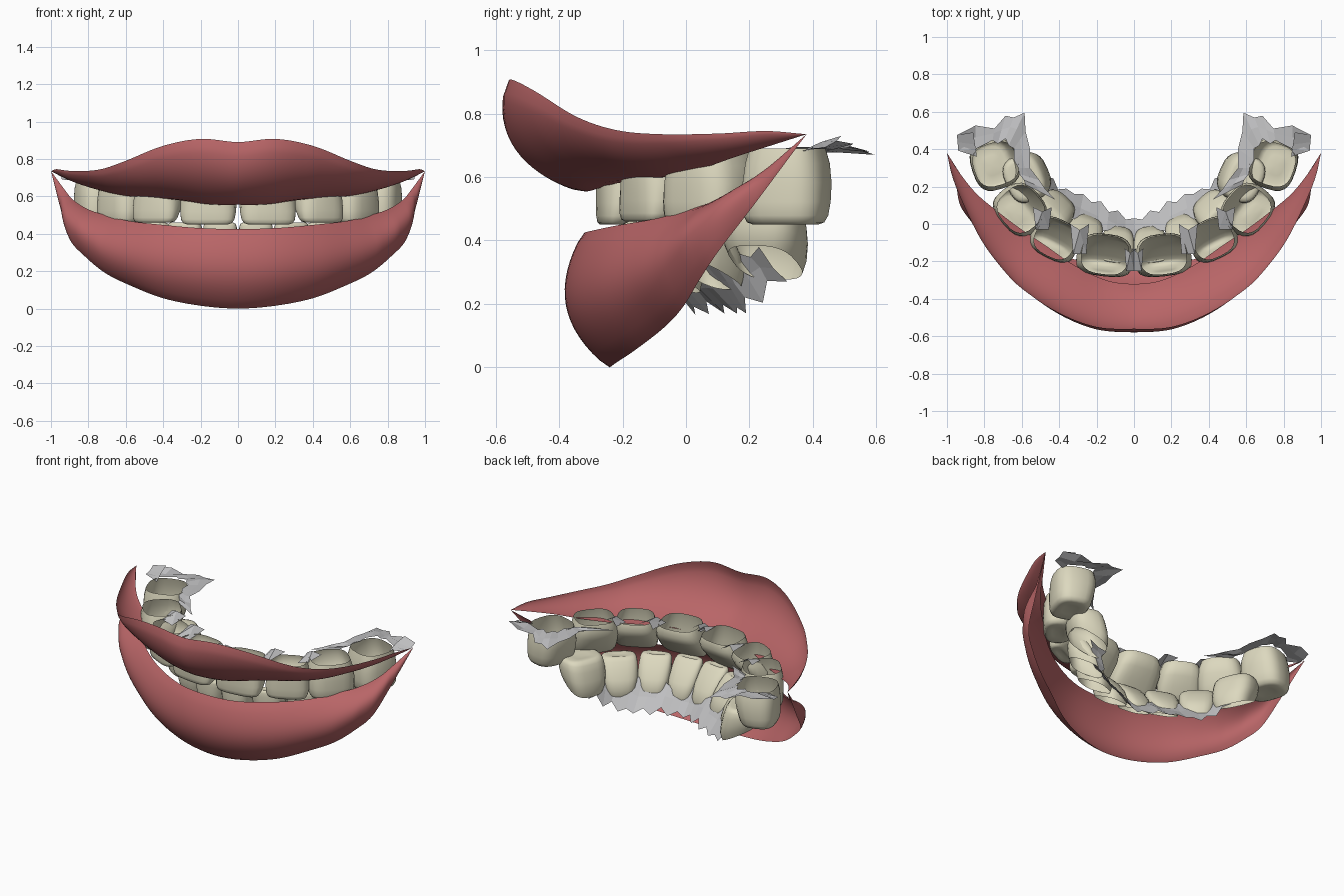
import bpy, bmesh, math, random
from mathutils import Vector as V

if "Cube" in bpy.data.objects:
    bpy.data.objects.remove(bpy.data.objects["Cube"])

random.seed(4)


def mat(name, col):
    m = bpy.data.materials.new(name)
    m.diffuse_color = (*col, 1)
    m.use_nodes = True
    m.node_tree.nodes["Principled BSDF"].inputs["Base Color"].default_value = m.diffuse_color
    return m


LIP = mat("lip red", (0.48, 0.13, 0.135))
TOOTH = mat("tooth ivory", (0.72, 0.69, 0.52))
GUM = mat("gum grey", (0.53, 0.53, 0.54))


def make(name, verts, faces, material, smooth=True, merge=False):
    """Right half as mesh, mirrored over x = 0."""
    me = bpy.data.meshes.new(name)
    me.from_pydata([tuple(v) for v in verts], [], faces)
    bm = bmesh.new()
    bm.from_mesh(me)
    bmesh.ops.remove_doubles(bm, verts=bm.verts, dist=0.0005)
    bmesh.ops.recalc_face_normals(bm, faces=bm.faces)
    for f in bm.faces:
        f.smooth = smooth
    bm.to_mesh(me)
    bm.free()
    me.materials.append(material)
    ob = bpy.data.objects.new(name, me)
    bpy.context.collection.objects.link(ob)
    mod = ob.modifiers.new("mirror", 'MIRROR')
    mod.use_mirror_merge = merge
    mod.merge_threshold = 0.001
    return ob


def spline(pts, n):
    """Smooth curve through the points, symmetric at x = 0."""
    p = [V(q) for q in pts]
    p = [V((-p[1].x, p[1].y, p[1].z))] + p + [p[-1] * 2 - p[-2]]
    out = []
    for i in range(1, len(p) - 2):
        a, b, c, d = p[i - 1:i + 3]
        for k in range(n):
            t = k / n
            out.append(0.5 * (2 * b + (c - a) * t + (2 * a - 5 * b + 4 * c - d) * t * t
                              + (3 * b - a - 3 * c + d) * t ** 3))
    return out + [p[-2]]


def lip(name, top, bottom, bulge, skew, power, n=6, rows=16):
    """Curved sheet between two edges, bulging outward."""
    A, B = spline(top, n), spline(bottom, n)
    verts, faces = [], []
    for i, (a, b) in enumerate(zip(A, B)):
        j, f = divmod(i, n)
        amp = bulge[j] + (bulge[min(j + 1, len(bulge) - 1)] - bulge[j]) * f / n
        tan = (A[min(i + 1, len(A) - 1)] + B[min(i + 1, len(A) - 1)]
               - A[max(i - 1, 0)] - B[max(i - 1, 0)])
        nor = tan.cross(b - a)
        if i == 0:
            nor.x = 0
        if nor.length > 0:
            nor.normalize()
        if nor.dot(V((a.x, a.y - 0.5, 0))) < 0:
            nor = -nor
        for r in range(rows + 1):
            t = r / rows
            s = max(0, math.sin(math.pi * t ** skew)) ** power
            verts.append(a.lerp(b, t) + nor * amp * s)
    w = rows + 1
    for i in range(len(A) - 1):
        for r in range(rows):
            k = i * w + r
            faces.append((k, k + 1, k + w + 1, k + w))
    make(name, verts, faces, LIP, merge=True)


# lips
lip("upper_lip",
    [(0, -.56, .89), (.2, -.55, .907), (.4, -.475, .87), (.6, -.345, .79), (.72, -.22, .748),
     (.82, -.08, .735), (.91, .1, .737), (.97, .25, .745), (1, .38, .735)],
    [(0, -.32, .555), (.15, -.3, .557), (.32, -.22, .58), (.48, -.11, .595), (.6, -.03, .605),
     (.72, .06, .63), (.84, .16, .665), (.93, .27, .70), (1, .38, .735)],
    [.1, .09, .08, .06, .045, .03, .02, .01, 0], .85, .75)
lip("lower_lip",
    [(0, -.32, .425), (.2, -.3, .43), (.4, -.22, .447), (.58, -.1, .468), (.7, .01, .497),
     (.8, .1, .53), (.88, .19, .58), (.93, .27, .64), (1, .38, .735)],
    [(0, -.24, 0), (.2, -.22, .015), (.4, -.16, .055), (.58, -.07, .125), (.71, -.01, .19),
     (.82, .045, .28), (.9, .105, .37), (.945, .22, .52), (1, .38, .735)],
    [.1, .1, .1, .1, .1, .09, .065, .02, 0], 1, .8)

# tooth profile: height fraction from biting end, width and depth scale
RINGS = [(.05, 0, 0), (.03, .4, .4), (0, .74, .7), (.03, .88, .88), (.12, .96, .97),
         (.3, 1, 1), (.55, 1, 1), (.8, .94, .98), (1, .84, .9)]


def tooth(name, cx, cy, nx, w, d0, d1, bite, root, slant):
    """Hollow crown with a slanted open root; nx = x part of outward direction."""
    out = V((nx, -math.sqrt(1 - nx * nx), 0))
    side = V((-out.y, out.x, 0))
    seg, verts, faces = 24, [], []
    for t, ws, ds in RINGS:
        depth = d0 + (d1 - d0) * min(1, t * 1.4)
        mid = (d1 - depth) / 2
        for k in range(seg):
            a = 2 * math.pi * k / seg
            c, s = math.cos(a), math.sin(a)
            u = math.copysign(abs(c) ** 0.7, c) * w / 2 * ws
            v = math.copysign(abs(s) ** 0.7, s) * depth / 2 * ds + mid
            z = bite + (root + slant * v * 2 / d1 - bite) * t
            verts.append(V((cx, cy, z)) + side * u + out * v)
    for r in range(len(RINGS) - 1):
        for k in range(seg):
            k2 = (k + 1) % seg
            faces.append((r * seg + k, r * seg + k2, (r + 1) * seg + k2, (r + 1) * seg + k))
    make(name, verts, faces, TOOTH)


# upper teeth
tooth("upper_incisor", .155, -.165, .12, .3, .09, .23, .45, .67, .01)
tooth("upper_canine", .42, -.08, .45, .26, .1, .22, .46, .67, .01)
tooth("upper_premolar", .605, .08, .76, .28, .17, .25, .455, .68, 0)
tooth("upper_molar", .74, .32, .95, .27, .22, .26, .45, .69, 0)

# lower teeth, inner wall taller
tooth("lower_incisor", .09, -.11, .1, .185, .06, .2, .46, .27, .05)
tooth("lower_side_incisor", .265, -.05, .38, .195, .07, .2, .46, .28, .05)
tooth("lower_canine", .43, .07, .66, .22, .11, .21, .46, .29, .05)
tooth("lower_molar", .57, .25, .92, .26, .2, .24, .5, .33, .06)


def gum(name, a, b, jag):
    """Ragged strip between two edges."""
    A, B = spline(a, 3), spline(b, 3)
    verts, faces = [], []
    for i, (p, q) in enumerate(zip(A, B)):
        d = (q - p).normalized()
        k = jag * (0.4 + random.random()) * (1 if i % 2 else 0)
        dz = V((0, 0, random.uniform(-.015, .015)))
        verts += [p + d * k * 0.7, (p + q) / 2 + dz, q - d * k]
        if i:
            n = 3 * i
            faces += [(n - 3, n - 2, n + 1, n), (n - 2, n - 1, n + 2, n + 1)]
    make(name, verts, faces, GUM, smooth=False)


# lower gum, standing inside the tooth roots and showing below them
gum("lower_gum",
    [(0, -.09, .34), (.15, -.06, .34), (.3, .01, .35), (.43, .1, .36), (.53, .23, .38)],
    [(0, .03, .165), (.13, .1, .17), (.27, .16, .17), (.4, .21, .18), (.48, .32, .27)], .04)

# upper gum around the back molars
gum("upper_molar_gum",
    [(.84, .36, .68), (.76, .42, .70), (.67, .42, .70), (.63, .3, .69), (.58, .21, .67)],
    [(.86, .49, .73), (.74, .55, .69), (.585, .595, .67), (.54, .3, .68), (.42, .13, .66)], .03)

# small gum points between the upper teeth
for i, (x, y, dx, dy) in enumerate([(.02, -.19, .03, .06), (.29, -.08, .05, .08),
                                    (.49, .03, .05, .06)]):
    z = .665
    make(f"upper_gum_point_{i + 1}",
         [(x - dx * .7, y - dy, z - .02), (x + dx * .7, y - dy, z), (x + dx, y + dy, z + .01),
          (x, y + dy * .6, z + .03), (x - dx, y + dy, z)],
         [(0, 1, 3), (1, 2, 3), (0, 3, 4)], GUM, smooth=False)
